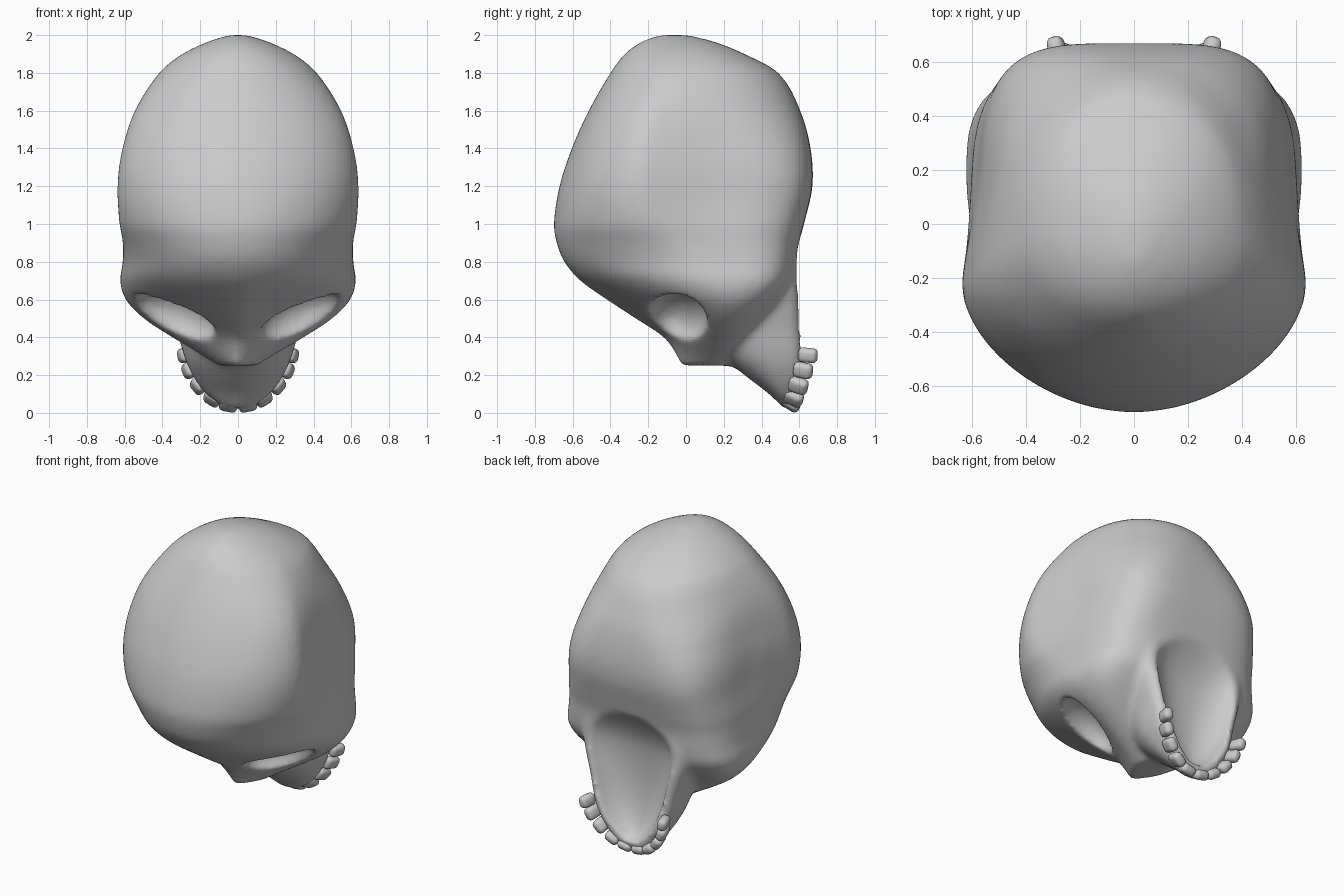
import bpy, bmesh, math
from mathutils import Vector, Matrix

if "Cube" in bpy.data.objects:
    bpy.data.objects.remove(bpy.data.objects["Cube"], do_unlink=True)

bone = bpy.data.materials.new("bone_grey")
bone.use_nodes = True
bone.diffuse_color = (0.6, 0.6, 0.6, 1)
bone.node_tree.nodes["Principled BSDF"].inputs["Base Color"].default_value = bone.diffuse_color


def ramp(value, low, high):
    t = min(1, max(0, (value - low) / (high - low)))
    return t * t * (3 - 2 * t)


def add_object(name, bm):
    bmesh.ops.recalc_face_normals(bm, faces=bm.faces[:])
    for face in bm.faces:
        face.smooth = True
    mesh = bpy.data.meshes.new(name)
    bm.to_mesh(mesh)
    bm.free()
    mesh.materials.append(bone)
    obj = bpy.data.objects.new(name, mesh)
    bpy.context.scene.collection.objects.link(obj)
    return obj


def refine(rows, steps=4):
    """Smoothly interpolate the rows of section measurements."""
    rows = [Vector(r) for r in rows]
    result = []
    for i in range(len(rows) - 1):
        p, q = rows[i], rows[i + 1]
        before, after = rows[max(i - 1, 0)], rows[min(i + 2, len(rows) - 1)]
        span = q[0] - p[0]
        slope_p = (q - before) / (q[0] - before[0]) * span
        slope_q = (after - p) / (after[0] - p[0]) * span
        for k in range(steps):
            t = k / steps
            h = t * t * (3 - 2 * t)
            row = p * (1 - h) + q * h + slope_p * t * (1 - t) ** 2 - slope_q * t * t * (1 - t)
            result.append(row)
    return result + [rows[-1]]


def loft(name, rows, exponents, shape=None, sides=72):
    """Stack rounded sections: height, half width, front, back, widest depth."""
    bm = bmesh.new()
    rings = []
    for z, width, front, back, middle in refine(rows):
        front_power, back_power = exponents(z)
        ring = []
        for i in range(sides):
            angle = math.tau * (i + 0.5) / sides
            c, s = math.cos(angle), math.sin(angle)
            power = 2 / (back_power if s > 0 else front_power)
            x = math.copysign(width * abs(c) ** power, c)
            y = middle + ((back if s > 0 else front) - middle) * abs(s) ** power
            if shape:
                x *= shape(y, z)
            ring.append(bm.verts.new((x, y, z)))
        rings.append(ring)
    for low, high in zip(rings, rings[1:]):
        for i in range(sides):
            j = (i + 1) % sides
            bm.faces.new((low[i], low[j], high[j], high[i]))
    bm.faces.new(rings[0])
    bm.faces.new(rings[-1])
    return add_object(name, bm)


def ellipsoid(name, centre, radii, axes):
    bm = bmesh.new()
    bmesh.ops.create_icosphere(bm, subdivisions=4, radius=1)
    turn = Matrix(axes).transposed()
    for v in bm.verts:
        v.co = turn @ Vector(a * b for a, b in zip(v.co, radii)) + Vector(centre)
    return add_object(name, bm)


# Cranium and face, from the nose up to the crown
skull = loft("skull", [
    (0.25, 0.1, -0.03, 0.25, 0.14),
    (0.3, 0.18, -0.05, 0.28, 0.16),
    (0.4, 0.35, -0.12, 0.35, 0.19),
    (0.5, 0.5, -0.27, 0.43, 0.2),
    (0.6, 0.595, -0.42, 0.51, 0.2),
    (0.7, 0.625, -0.56, 0.57, 0.17),
    (0.8, 0.61, -0.645, 0.59, 0.09),
    (0.9, 0.615, -0.685, 0.6, -0.03),
    (1.0, 0.635, -0.7, 0.625, -0.13),
    (1.2, 0.645, -0.67, 0.67, -0.19),
    (1.4, 0.62, -0.605, 0.66, -0.18),
    (1.6, 0.555, -0.515, 0.605, -0.13),
    (1.8, 0.42, -0.4, 0.49, -0.05),
    (1.9, 0.295, -0.325, 0.31, -0.03),
    (1.965, 0.16, -0.235, 0.15, -0.04),
    (2.0, 0.05, -0.14, 0.01, -0.06)],
    lambda z: (1.35 + 0.62 * ramp(z, 0.45, 0.8),
               2.4 + 2 * ramp(z, 0.3, 1.05) - 2.2 * ramp(z, 1.15, 1.75)),
    lambda y, z: 1 - 0.1 * ramp(y, -0.3, 0.22) * ramp(z, 0.8, 1.2) * (1 - ramp(z, 1.4, 1.9)))

# Upper jaw
jaw = loft("upper_jaw", [
    (0.02, 0.07, 0.52, 0.58, 0.55),
    (0.1, 0.17, 0.44, 0.605, 0.52),
    (0.2, 0.24, 0.31, 0.625, 0.5),
    (0.3, 0.285, 0.2, 0.635, 0.48),
    (0.45, 0.325, 0.15, 0.63, 0.45),
    (0.65, 0.385, 0.2, 0.62, 0.43),
    (0.9, 0.44, 0.2, 0.59, 0.4)],
    lambda z: (2, 4.5))

# Hollows: an open palate between the jaw ridges, and one eye socket
palate = loft("palate_hollow", [
    (0.09, 0.06, 0.55, 0.85, 0.7),
    (0.16, 0.14, 0.51, 0.85, 0.7),
    (0.3, 0.225, 0.475, 0.85, 0.7),
    (0.5, 0.285, 0.465, 0.85, 0.68),
    (0.7, 0.335, 0.485, 0.85, 0.68),
    (0.82, 0.34, 0.53, 0.85, 0.7),
    (0.95, 0.27, 0.61, 0.85, 0.72)],
    lambda z: (2.3, 4))
along = Vector((0.38, 0.1, 0.13)).normalized()
outward = Vector((0.3, -0.52, -0.82))
outward = (outward - along * outward.dot(along)).normalized()
socket = ellipsoid("eye_socket", (0.345, -0.045, 0.505), (0.235, 0.155, 0.14),
                   (along, outward.cross(along), outward))


def voxel_blend():
    remesh = skull.modifiers.new("blend", "REMESH")
    remesh.mode = "VOXEL"
    remesh.voxel_size = 0.017


for tool, operation in ((jaw, "UNION"), (palate, "DIFFERENCE"), (socket, "DIFFERENCE")):
    tool.hide_render = True
    cut = skull.modifiers.new(tool.name, "BOOLEAN")
    cut.operation = operation
    cut.solver = "EXACT"
    cut.object = tool
    voxel_blend()

# Bake the blended bone, keep its left half and mirror it
evaluated = skull.evaluated_get(bpy.context.evaluated_depsgraph_get())
finished = bpy.data.meshes.new_from_object(evaluated)
skull.modifiers.clear()
for tool in (jaw, palate, socket):
    bpy.data.objects.remove(tool, do_unlink=True)
bm = bmesh.new()
bm.from_mesh(finished)
bmesh.ops.bisect_plane(bm, geom=bm.verts[:] + bm.edges[:] + bm.faces[:], dist=0.003,
                       plane_co=(0, 0, 0), plane_no=(1, 0, 0), clear_inner=True)
for v in bm.verts:
    if v.co.x < 0.004:
        v.co.x = 0
for face in bm.faces:
    face.material_index = 0
    face.smooth = True
bm.to_mesh(finished)
bm.free()
finished.materials.clear()
finished.materials.append(bone)
skull.data = finished
mirror = skull.modifiers.new("mirror", "MIRROR")
mirror.merge_threshold = 0.001
relax = skull.modifiers.new("relax", "SMOOTH")
relax.factor = 0.5
relax.iterations = 10

# Teeth: five each side around the jaw rim
arch = [Vector(p) for p in [(0.05, 0.555, 0.05), (0.135, 0.57, 0.08), (0.21, 0.595, 0.145),
                            (0.26, 0.62, 0.225), (0.285, 0.645, 0.305)]]
names = ["incisor", "side_incisor", "canine", "premolar", "molar"]
for side, label in ((1, "left"), (-1, "right")):
    for i, point in enumerate(arch):
        before = arch[i - 1] if i else arch[0] - Vector((0.1, 0, 0))
        after = arch[min(i + 1, len(arch) - 1)]
        t = i / (len(arch) - 1)
        root = Vector((0.05, 0.8, -0.5)).lerp(Vector((0.25, 1, -0.1)), t).normalized()
        tangent = after - before
        tangent = (tangent - root * tangent.dot(root)).normalized()
        frame = Matrix((tangent, root, tangent.cross(root))).transposed()
        bm = bmesh.new()
        bmesh.ops.create_cube(bm, size=1)
        bmesh.ops.scale(bm, vec=(0.1 - 0.022 * t, 0.105, 0.062), verts=bm.verts[:])
        bmesh.ops.bevel(bm, geom=bm.edges[:], offset=0.026, segments=3, profile=0.5,
                        affect="EDGES")
        for v in bm.verts:
            v.co = frame @ v.co + point
            v.co.x *= side
        add_object(f"{label}_{names[i]}", bm)
